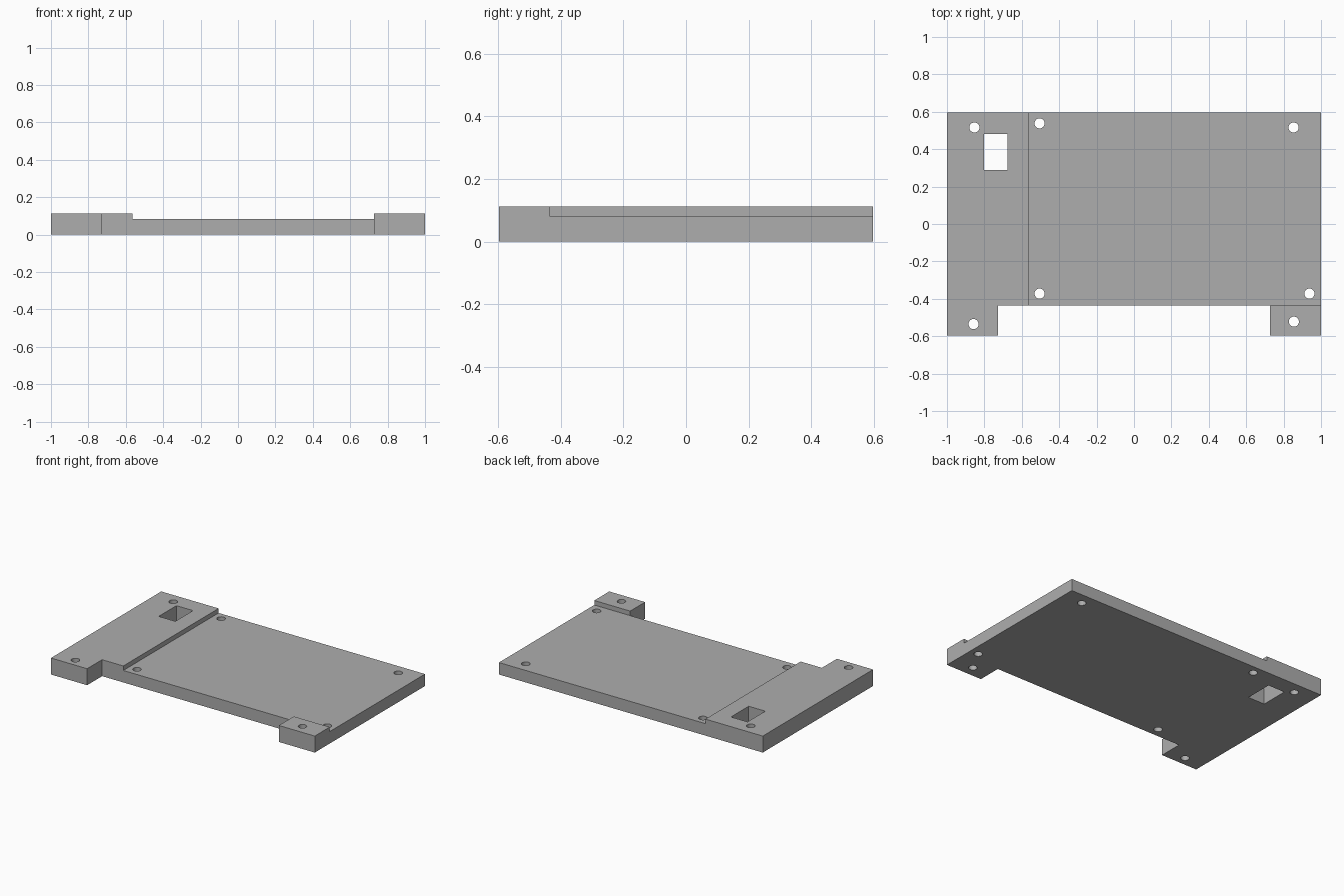
import bpy
import bmesh

cube = bpy.data.objects.get("Cube")
if cube:
    bpy.data.objects.remove(cube, do_unlink=True)

HALF_X, HALF_Y = 1.0, 0.597
TOP, DECK = 0.113, 0.082          # raised height, recessed deck height
FRONT = -0.435                    # front edge between the corner tabs
STEP = -0.565                     # edge of the raised side strip
HOLE = 0.027

grey = bpy.data.materials.new("plain_grey")
grey.use_nodes = True
colour = (0.42, 0.42, 0.42, 1)
grey.diffuse_color = colour
grey.node_tree.nodes["Principled BSDF"].inputs["Base Color"].default_value = colour


def add_object(name, bm):
    bmesh.ops.recalc_face_normals(bm, faces=bm.faces)
    mesh = bpy.data.meshes.new(name)
    bm.to_mesh(mesh)
    bm.free()
    mesh.materials.append(grey)
    obj = bpy.data.objects.new(name, mesh)
    bpy.context.collection.objects.link(obj)
    return obj


def prism(name, outline, low, high):
    """Extrude a flat outline from low to high."""
    bm = bmesh.new()
    face = bm.faces.new([bm.verts.new((x, y, low)) for x, y in outline])
    moved = bmesh.ops.extrude_face_region(bm, geom=[face])["geom"]
    verts = [v for v in moved if isinstance(v, bmesh.types.BMVert)]
    bmesh.ops.translate(bm, verts=verts, vec=(0, 0, high - low))
    return add_object(name, bm)


def box(name, x0, x1, y0, y1, low, high):
    return prism(name, [(x0, y0), (x1, y0), (x1, y1), (x0, y1)], low, high)


def cut(target, cutter):
    mod = target.modifiers.new(cutter.name, "BOOLEAN")
    mod.operation = "DIFFERENCE"
    mod.solver = "EXACT"
    mod.object = cutter
    bpy.context.view_layer.objects.active = target
    bpy.ops.object.modifier_apply(modifier=mod.name)
    bpy.data.objects.remove(cutter, do_unlink=True)


# Plate with two front corner tabs
plate = prism("mounting_plate", [
    (-HALF_X, -HALF_Y), (-0.726, -HALF_Y), (-0.726, FRONT), (0.728, FRONT),
    (0.728, -HALF_Y), (HALF_X, -HALF_Y), (HALF_X, HALF_Y), (-HALF_X, HALF_Y)],
    0, TOP)

# Recessed deck and the rectangular opening
cut(plate, box("deck_recess", STEP, 1.2, FRONT, 0.8, DECK, 0.3))
cut(plate, box("cable_opening", -0.803, -0.677, 0.288, 0.48, -0.1, 0.3))

# Screw holes
for x, y in [(-0.853, 0.516), (-0.505, 0.538), (0.853, 0.516), (-0.505, -0.372),
             (0.938, -0.372), (-0.858, -0.535), (0.855, -0.522)]:
    bm = bmesh.new()
    bmesh.ops.create_cone(bm, cap_ends=True, segments=32, radius1=HOLE,
                          radius2=HOLE, depth=0.5)
    bmesh.ops.translate(bm, verts=bm.verts, vec=(x, y, 0))
    cut(plate, add_object("screw_hole", bm))

# Smooth hole walls, crisp edges elsewhere
bpy.ops.object.select_all(action="DESELECT")
plate.select_set(True)
bpy.context.view_layer.objects.active = plate
bpy.ops.object.shade_smooth_by_angle()
